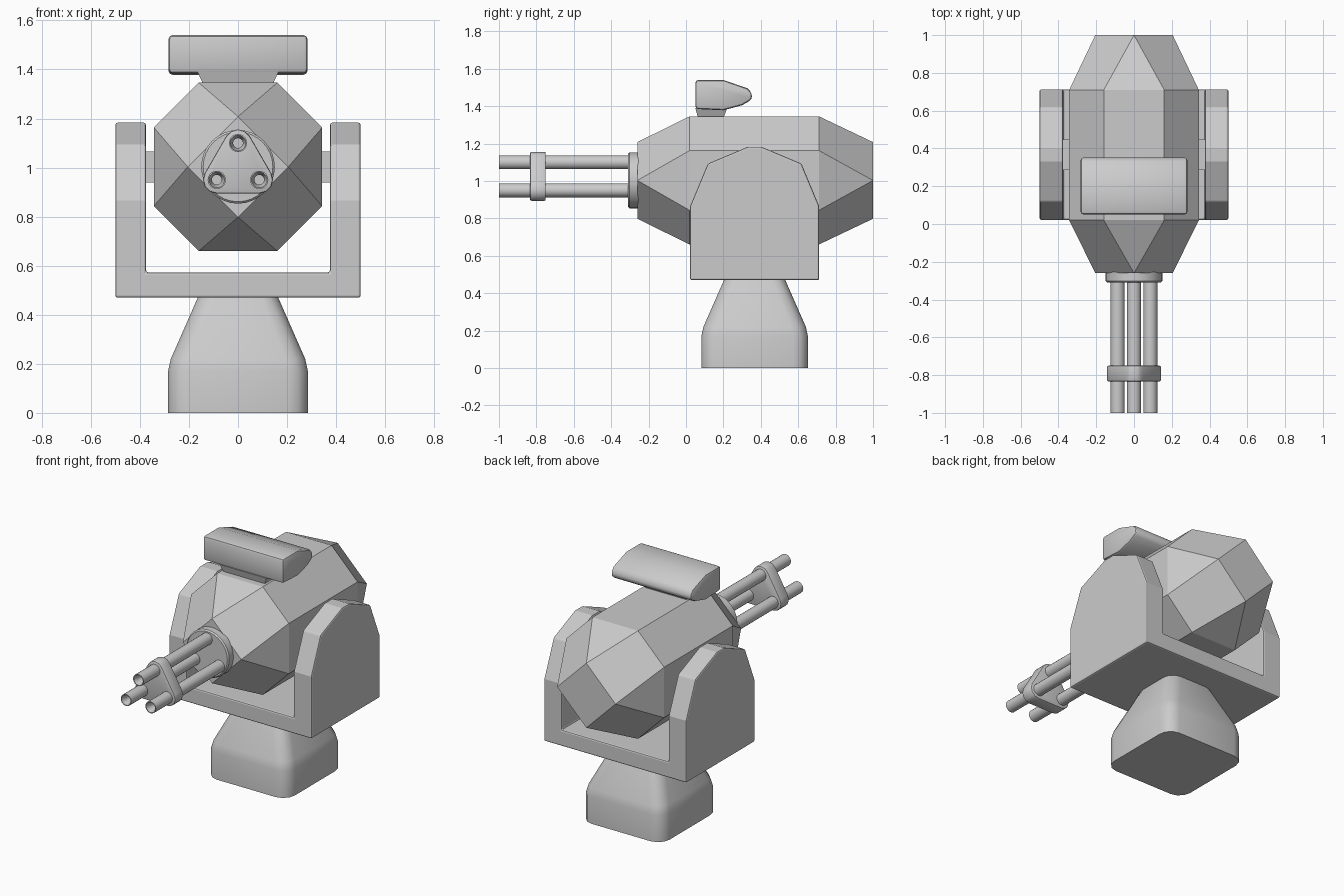
import bpy, bmesh
from math import sin, cos, pi, radians

if "Cube" in bpy.data.objects:
    bpy.data.objects.remove(bpy.data.objects["Cube"])

CY, CZ = 0.367, 1.003      # pivot depth and barrel axis height


def finish(bm, name, bevel=0.0, segments=2, smooth=None):
    bmesh.ops.recalc_face_normals(bm, faces=bm.faces[:])
    me = bpy.data.meshes.new(name)
    bm.to_mesh(me)
    bm.free()
    ob = bpy.data.objects.new(name, me)
    bpy.context.collection.objects.link(ob)
    bpy.ops.object.select_all(action='DESELECT')
    ob.select_set(True)
    bpy.context.view_layer.objects.active = ob
    if bevel:
        mod = ob.modifiers.new("bevel", 'BEVEL')
        mod.width, mod.segments = bevel, segments
        bpy.ops.object.modifier_apply(modifier=mod.name)
    if smooth:
        bpy.ops.object.shade_smooth_by_angle(angle=radians(smooth))
    return ob


def hull(name, points, **kw):
    """Convex solid around the points, with coplanar triangles merged."""
    bm = bmesh.new()
    for p in points:
        bm.verts.new(p)
    bmesh.ops.convex_hull(bm, input=bm.verts[:])
    bmesh.ops.dissolve_limit(bm, angle_limit=radians(1), verts=bm.verts[:], edges=bm.edges[:])
    return finish(bm, name, **kw)


def box(name, x, y, z, **kw):
    return hull(name, [(a, b, c) for a in x for b in y for c in z], **kw)


def lathe(name, profile, cx, cz, n, smooth=40):
    """Revolve (radius, y) points around an axis parallel to y."""
    bm = bmesh.new()
    rings = [[bm.verts.new((cx + r * sin(2 * pi * i / n), y, cz + r * cos(2 * pi * i / n)))
              for i in range(n)] for r, y in profile]
    for a, b in zip(rings, rings[1:]):
        for i in range(n):
            j = (i + 1) % n
            bm.faces.new((a[i], a[j], b[j], b[i]))
    bm.faces.new(rings[0])
    bm.faces.new(rings[-1])
    return finish(bm, name, smooth=smooth)


# Pedestal base: rounded square that tapers toward the yoke
pts = []
for z, h, r in ((0, .285, .08), (.17, .285, .08), (.22, .274, .08), (.47, .164, .07)):
    for k in range(4):
        for s in range(4):
            a = k * pi / 2 + s * pi / 6
            sx, sy = ((1, 1), (-1, 1), (-1, -1), (1, -1))[k]
            pts.append((sx * (h - r) + r * cos(a), CY + sy * (h - r) + r * sin(a), z))
hull("pedestal_base", pts, smooth=35)

# Yoke: arched side profile with the middle cut out
arch = [(.345, .47), (.345, .865), (.25, 1.093), (.036, 1.183)]
yoke = hull("yoke", [(x, CY + s * y, z) for x in (-.5, .5) for s in (-1, 1) for y, z in arch])
cutter = box("yoke_cutter", (-.375, .375), (-.2, 1), (.573, 1.4))
cutter.hide_render = True
bpy.context.view_layer.objects.active = yoke
cut = yoke.modifiers.new("cut", 'BOOLEAN')
cut.operation, cut.object, cut.solver = 'DIFFERENCE', cutter, 'EXACT'
bpy.ops.object.modifier_apply(modifier=cut.name)
bpy.data.objects.remove(cutter)
bev = yoke.modifiers.new("bevel", 'BEVEL')
bev.width, bev.segments = .009, 2

# Pivot axles joining the body to the yoke
for side, name in ((-1, "left_axle"), (1, "right_axle")):
    box(name, (side * .3, side * .39), (CY - .08, CY + .08), (CZ - .063, CZ + .063))

# Body: octagonal prism narrowing to a diamond at each end
pts = []
for y in (.02, .71):
    for s in (-1, 1):
        for t in (-1, 1):
            pts += [(s * .16, y, CZ + t * .343), (s * .343, y, CZ + t * .16)]
for y in (-.26, 1.0):
    pts += [(.205, y, CZ), (-.205, y, CZ), (0, y, CZ + .205), (0, y, CZ - .205)]
hull("body", pts)

# Sight housing and its mount
side = [(.05, 1.385), (.05, 1.54), (.20, 1.54), (.33, 1.495), (.352, 1.47),
        (.352, 1.435), (.30, 1.405), (.20, 1.378)]
hull("sight_housing", [(x, y, z) for x in (-.283, .283) for y, z in side],
     bevel=.016, smooth=35)
hull("sight_mount", [(s * .14, y, 1.335) for s in (-1, 1) for y in (.065, .20)] +
     [(s * .165, y, 1.39) for s in (-1, 1) for y in (.05, .22)])

# Barrel collar
lathe("barrel_collar", [(.142, -.31), (.15, -.302), (.15, -.25)], 0, CZ, 32)

# Three barrels with countersunk muzzles, and the rounded triangular clamp
clamp = []
for i in range(3):
    a = i * 2 * pi / 3
    bx, bz = .1 * sin(a), CZ - .003 + .1 * cos(a)
    lathe(f"barrel_{i + 1}", [(.037, -.25), (.037, -1), (.032, -1), (.02, -.96), (.02, -.86)],
          bx, bz, 20)
    for s in range(5):
        b = a + (s - 2) * pi / 6
        clamp += [(bx + .056 * sin(b), y, bz + .056 * cos(b)) for y in (-.834, -.75)]
hull("barrel_clamp", clamp, bevel=.008, smooth=35)
